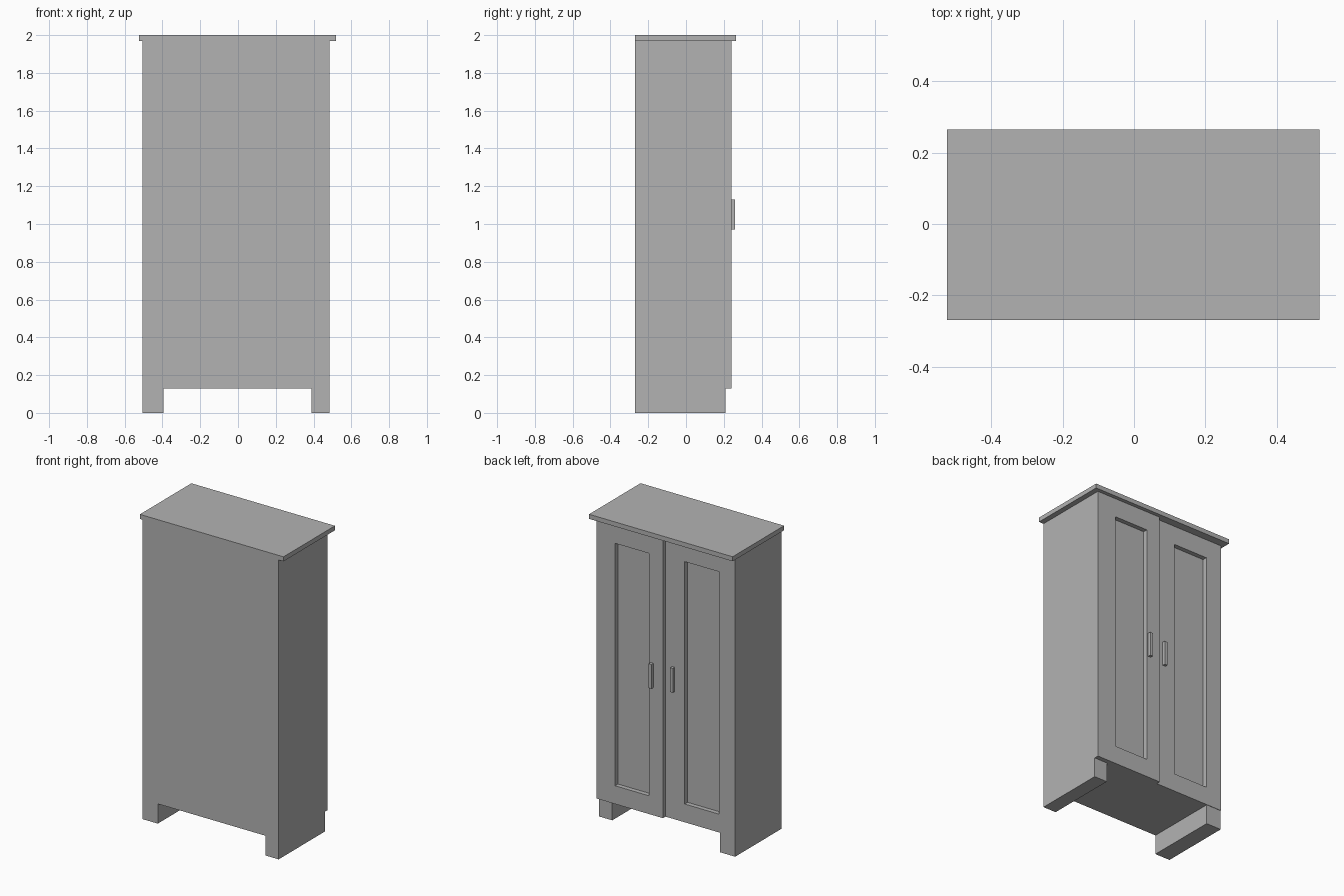
import bpy
import bmesh
from mathutils import Vector

cube = bpy.data.objects.get("Cube")
if cube:
    bpy.data.objects.remove(cube, do_unlink=True)

grey = bpy.data.materials.new("plain_grey")
grey.use_nodes = True
GREY = (0.45, 0.45, 0.45, 1)
grey.diffuse_color = GREY
grey.node_tree.nodes["Principled BSDF"].inputs["Base Color"].default_value = GREY


def finish(name, bm):
    mesh = bpy.data.meshes.new(name)
    bm.to_mesh(mesh)
    bm.free()
    mesh.materials.append(grey)
    obj = bpy.data.objects.new(name, mesh)
    bpy.context.collection.objects.link(obj)
    return obj


def box_mesh(x, y, z):
    """Box spanning the given (low, high) ranges."""
    bm = bmesh.new()
    bmesh.ops.create_cube(bm, size=1)
    for v in bm.verts:
        v.co = Vector([r[0] if c < 0 else r[1] for c, r in zip(v.co, (x, y, z))])
    return bm


def box(name, x, y, z):
    return finish(name, box_mesh(x, y, z))


def door(name, x, y, z, window_x, window_z, depth):
    """Slab with a sunken rectangular panel in its +y face."""
    bm = box_mesh(x, y, z)
    bm.normal_update()
    face = max(bm.faces, key=lambda f: f.normal.y)
    bmesh.ops.inset_region(bm, faces=[face], thickness=0.05)
    mid_x, mid_z = sum(x) / 2, sum(z) / 2
    for v in face.verts:
        v.co.x = window_x[v.co.x > mid_x]
        v.co.z = window_z[v.co.z > mid_z]
    panel = bmesh.ops.extrude_discrete_faces(bm, faces=[face])["faces"][0]
    for v in panel.verts:
        v.co.y -= depth
    bm.normal_update()
    return finish(name, bm)


LEFT, RIGHT, BACK = 0.485, -0.505, -0.27
BASE, TOP = 0.13, 1.97
BODY_FRONT = 0.175

# Carcass and overhanging top board
box("carcass", (RIGHT, LEFT), (BACK, BODY_FRONT), (BASE, TOP))
box("top_board", (-0.525, 0.52), (BACK, 0.265), (TOP, 2.0))

# Long side plinths that carry the cabinet
box("left_plinth", (0.39, LEFT), (BACK, 0.21), (0, BASE))
box("right_plinth", (RIGHT, -0.395), (BACK, 0.21), (0, BASE))

# Doors, one standing slightly proud of the other
WINDOW_Z = (0.25, 1.845)
door("left_door", (0.0, LEFT), (BODY_FRONT, 0.24), (BASE, TOP),
     (0.1, 0.348), WINDOW_Z, 0.03)
door("right_door", (RIGHT, 0.0), (BODY_FRONT, 0.213), (BASE, TOP),
     (-0.39, -0.14), WINDOW_Z, 0.03)

# Bar handles
for name, x, y in (("left_handle", 0.07, 0.24), ("right_handle", -0.067, 0.213)):
    box(name, (x, x + 0.02), (y, y + 0.02), (0.97, 1.13))
